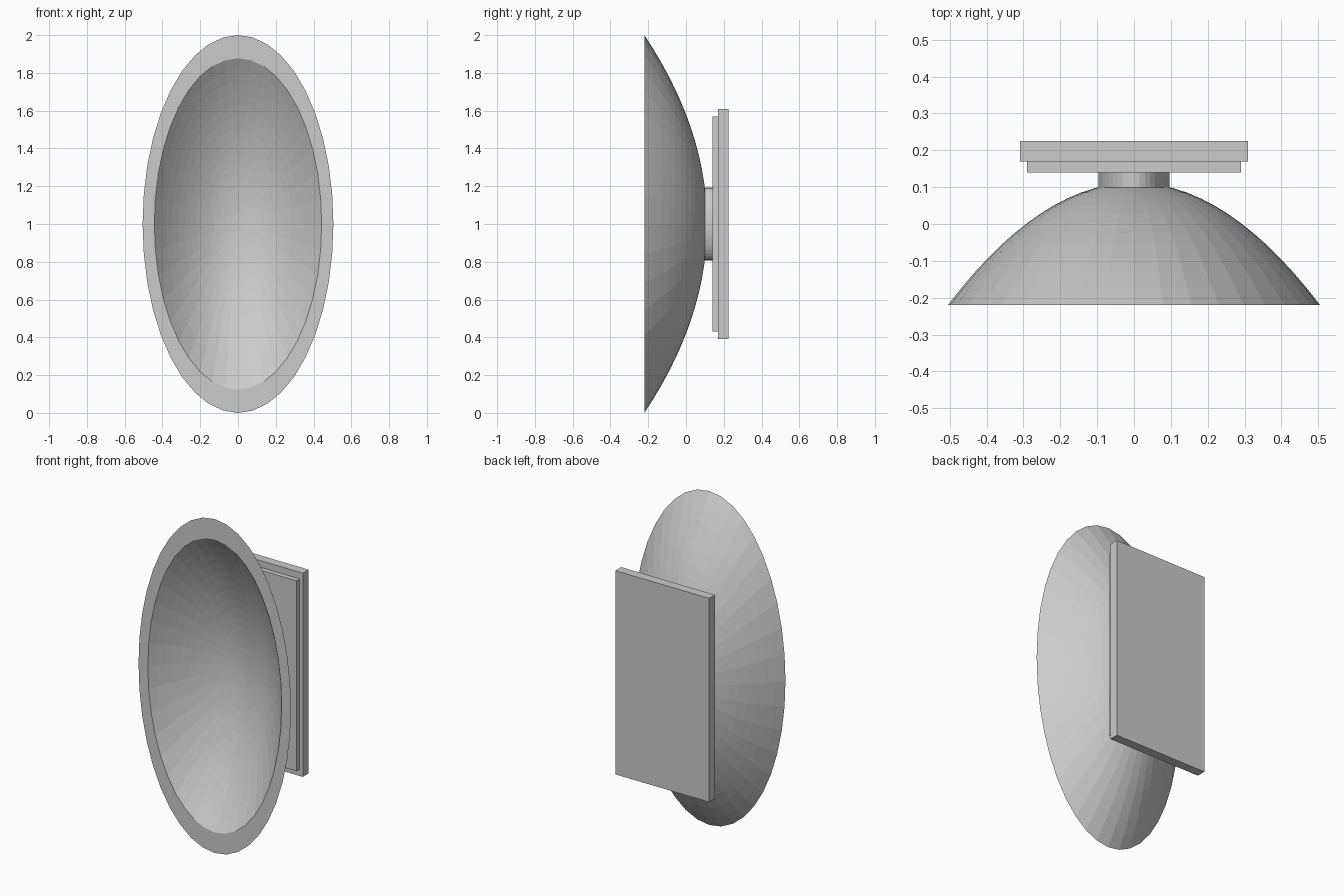
import bpy, bmesh, math

cube = bpy.data.objects.get("Cube")
if cube:
    bpy.data.objects.remove(cube, do_unlink=True)

GREY = (0.6, 0.6, 0.6, 1.0)
SIDES = 40
RINGS = 14
CENTRE_Z = 1.0
STRETCH = 1.98      # height of every round part relative to its width

grey = bpy.data.materials.new("light_grey")
grey.diffuse_color = GREY
grey.use_nodes = True
grey.node_tree.nodes["Principled BSDF"].inputs["Base Color"].default_value = GREY


def finish(name, bm):
    bmesh.ops.recalc_face_normals(bm, faces=bm.faces)
    mesh = bpy.data.meshes.new(name)
    bm.to_mesh(mesh)
    bm.free()
    mesh.materials.append(grey)
    obj = bpy.data.objects.new(name, mesh)
    bpy.context.collection.objects.link(obj)
    return obj


def lathe(name, profile):
    """Turn (radius, y) points about the y axis, stretched into an ellipse."""
    bm = bmesh.new()
    rings = []
    for r, y in profile:
        if r == 0:
            rings.append([bm.verts.new((0, y, CENTRE_Z))] * SIDES)
            continue
        angles = [math.tau * i / SIDES for i in range(SIDES)]
        rings.append([bm.verts.new((r * math.sin(a), y, CENTRE_Z + STRETCH * r * math.cos(a)))
                      for a in angles])
    for a, b in zip(rings, rings[1:]):
        for i in range(SIDES):
            j = (i + 1) % SIDES
            corners = list(dict.fromkeys((a[i], a[j], b[j], b[i])))
            bm.faces.new(corners)
    return finish(name, bm)


def bowl(radius, rim_y, apex_y):
    """Parabolic profile from the apex out to the rim."""
    return [(radius * i / RINGS, apex_y + (rim_y - apex_y) * (i / RINGS) ** 2)
            for i in range(RINGS + 1)]


def plate(name, half_x, y0, y1, half_z):
    bm = bmesh.new()
    bmesh.ops.create_cube(bm, size=2)
    for v in bm.verts:
        v.co = (v.co.x * half_x, y1 if v.co.y > 0 else y0, CENTRE_Z + v.co.z * half_z)
    return finish(name, bm)


# Hollow dish: outer shell, flat rim, inner bowl
outer = bowl(0.505, -0.22, 0.112)
inner = bowl(0.443, -0.22, 0.06)
lathe("dish", outer + inner[::-1])

# Short neck joining the dish to the mount
lathe("neck", [(0, 0.085), (0.097, 0.085), (0.097, 0.145), (0, 0.145)])

# Stepped wall mount
plate("mount_front_plate", 0.29, 0.14, 0.17, 0.57)
plate("mount_back_plate", 0.31, 0.17, 0.225, 0.61)
